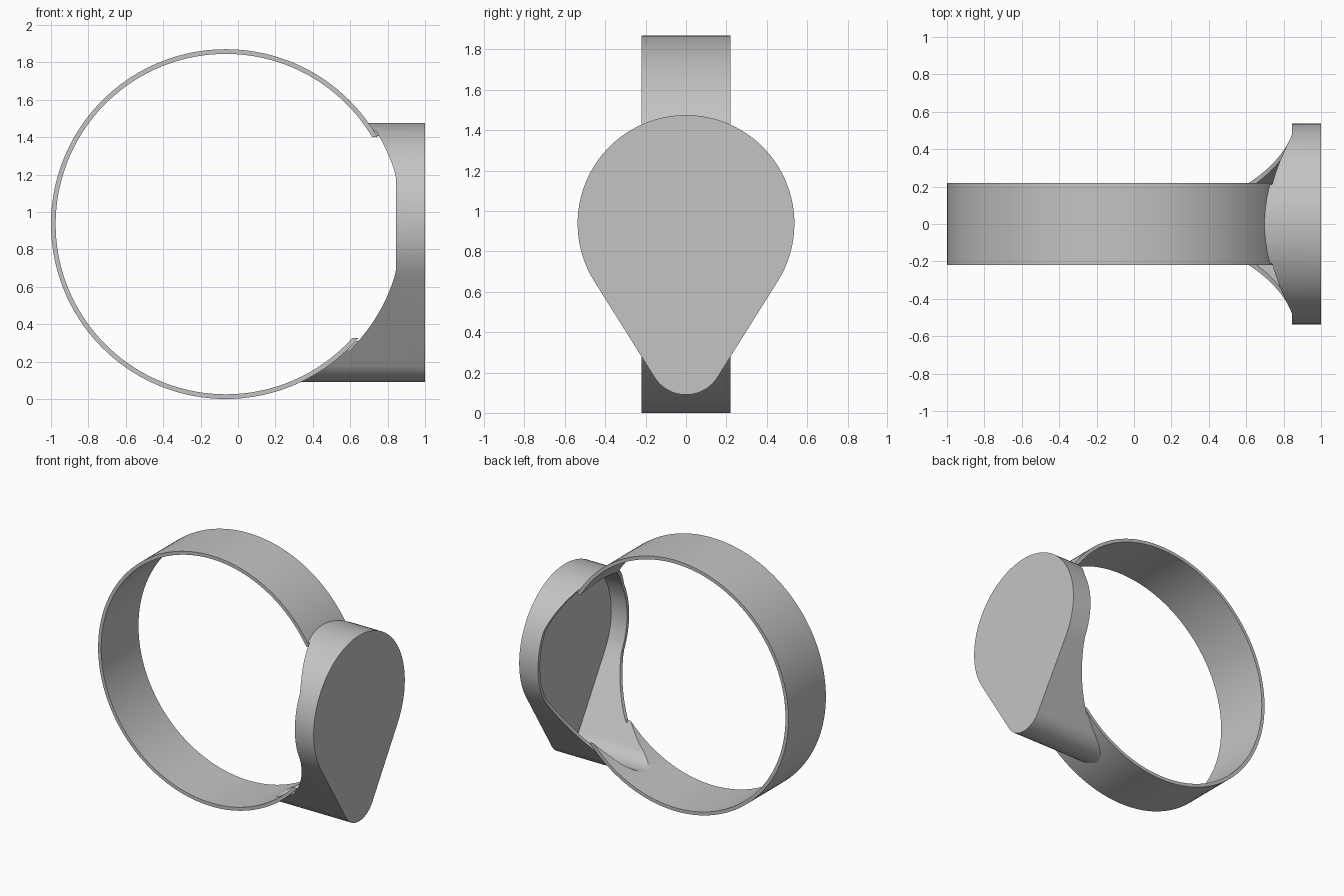
import bpy, bmesh
from math import sin, cos, pi, asin, radians
from mathutils import Vector

cube = bpy.data.objects.get("Cube")
if cube:
    bpy.data.objects.remove(cube, do_unlink=True)

CX, CZ, R = -0.065, 0.935, 0.935     # band centre and outer radius
HALF, T = 0.22, 0.025                # band half width, wall thickness
LIP = 0.845                          # inner edge of the head

grey = bpy.data.materials.new("plain grey")
grey.use_nodes = True
colour = (0.55, 0.55, 0.55, 1)
grey.diffuse_color = colour
grey.node_tree.nodes["Principled BSDF"].inputs["Base Color"].default_value = colour


def prism(name, points, offset):
    """Closed solid made by sweeping a flat outline along an offset."""
    bm = bmesh.new()
    face = bm.faces.new([bm.verts.new(p) for p in points])
    out = bmesh.ops.extrude_face_region(bm, geom=[face])
    moved = [v for v in out["geom"] if isinstance(v, bmesh.types.BMVert)]
    bmesh.ops.translate(bm, verts=moved, vec=Vector(offset))
    bmesh.ops.recalc_face_normals(bm, faces=bm.faces)
    mesh = bpy.data.meshes.new(name)
    bm.to_mesh(mesh)
    bm.free()
    mesh.materials.append(grey)
    ob = bpy.data.objects.new(name, mesh)
    bpy.context.collection.objects.link(ob)
    return ob


def disc(name, radius, y0, y1, limit=9.0, n=144):
    """Cylinder along y, flattened where it would pass x = limit."""
    pts = [(min(CX + radius * cos(2 * pi * i / n), limit), y0,
            CZ + radius * sin(2 * pi * i / n)) for i in range(n)]
    return prism(name, pts, (0, y1 - y0, 0))


def teardrop(name, inset, x0, x1):
    """Large round top joined by tangents to a small round tip."""
    big, small, top, tip = 0.537, 0.184, 0.938, 0.274
    a = asin((big - small) / (top - tip))
    pts = []
    for i in range(65):
        t = -a + (pi + 2 * a) * i / 64
        pts.append((x0, (big - inset) * cos(t), top + (big - inset) * sin(t)))
    for i in range(33):
        t = pi + a + (pi - 2 * a) * i / 32
        pts.append((x0, (small - inset) * cos(t), tip + (small - inset) * sin(t)))
    return prism(name, pts, (x1 - x0, 0, 0))


def cut(ob, cutter):
    cutter.hide_render = True
    mod = ob.modifiers.new("cut", 'BOOLEAN')
    mod.operation, mod.solver, mod.object = 'DIFFERENCE', 'EXACT', cutter
    bpy.ops.object.select_all(action='DESELECT')
    bpy.context.view_layer.objects.active = ob
    ob.select_set(True)
    bpy.ops.object.modifier_apply(modifier=mod.name)
    bpy.data.objects.remove(cutter, do_unlink=True)


# Round band, opened where it meets the head
band = disc("band", R, -HALF, HALF)
cut(band, disc("band_bore", R - T, -1, 1))
cut(band, teardrop("band_opening", T, 0.1, 2))

# Hollow teardrop head with a thin face plate, fitted to the band
head = teardrop("head", 0, 0.15, 1)
cut(head, teardrop("head_pocket", T, 0, 1 - T))
cut(head, disc("fit_middle", R - T / 2, -HALF, HALF, LIP))
for side in (-1, 1):
    y0, y1 = sorted((side * (HALF - 0.01), side * 0.8))
    cut(head, disc("fit_side", R + 0.01, y0, y1, LIP))

# Smooth walls, sharp rims
for ob in (band, head):
    bpy.ops.object.select_all(action='DESELECT')
    bpy.context.view_layer.objects.active = ob
    ob.select_set(True)
    bpy.ops.object.shade_smooth_by_angle(angle=radians(30))
